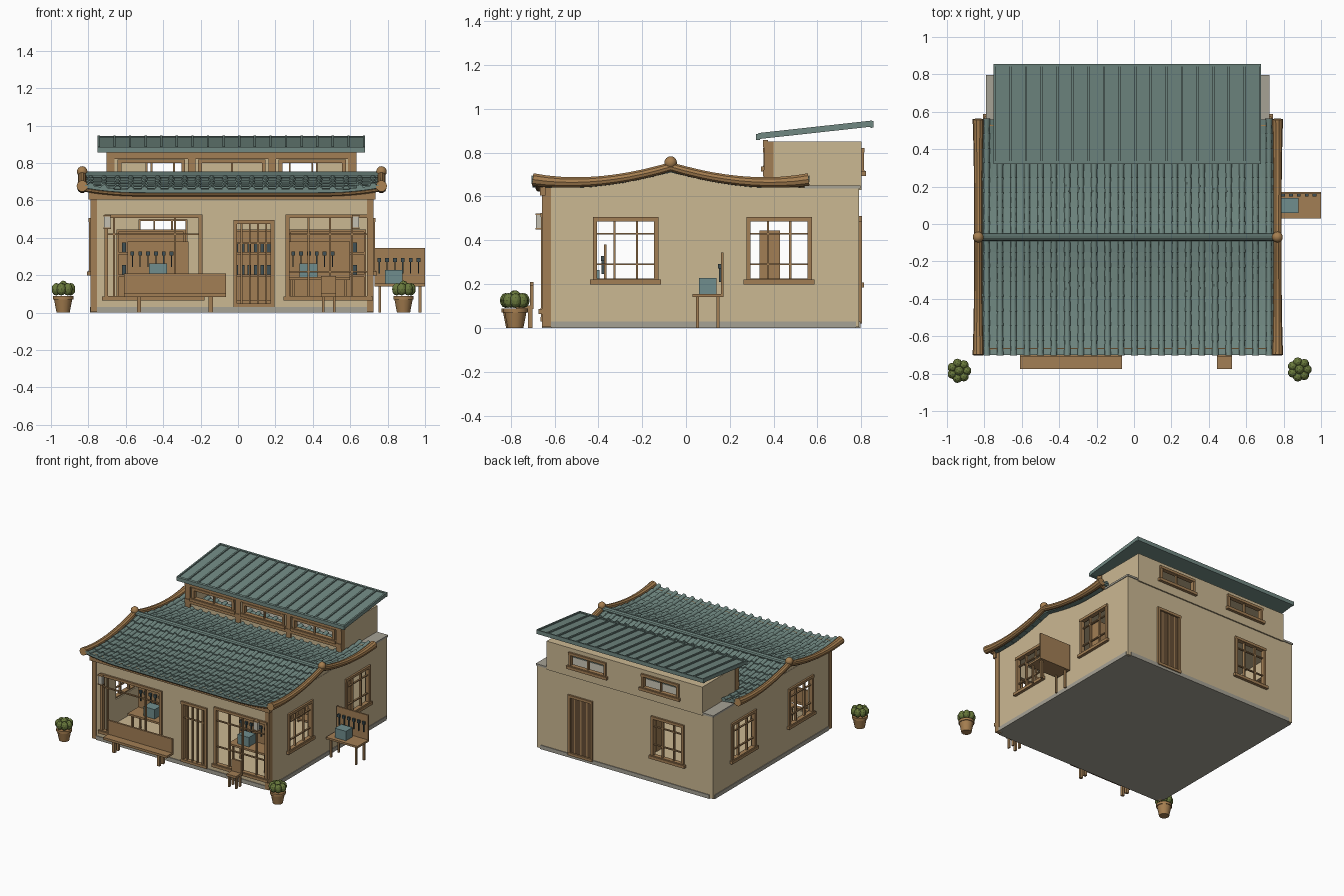
import bpy, bmesh, math
from mathutils import Matrix, Vector

old = bpy.data.objects.get("Cube")
if old:
    bpy.data.objects.remove(old)


def colour(name, r, g, b):
    m = bpy.data.materials.new(name)
    m.use_nodes = True
    m.diffuse_color = (r, g, b, 1)
    m.node_tree.nodes["Principled BSDF"].inputs["Base Color"].default_value = (r, g, b, 1)
    return m


CREAM = colour("cream_plaster", .60, .48, .29)
WOOD = colour("warm_wood", .36, .21, .09)
LOG = colour("log_wood", .38, .21, .08)
DARK = colour("dark_wood", .13, .075, .035)
TEAL = colour("teal_tile", .165, .25, .225)
STONE = colour("grey_stone", .38, .36, .30)
STEEL = colour("dark_steel", .05, .08, .09)
BLUE = colour("blue_grey_paint", .16, .27, .27)
LEAF = colour("leaf_green", .14, .19, .045)
PAPER = colour("lantern_paper", .55, .53, .45)
CX, RIDGE = -.033, -.07


def make(name, bm, mat, smooth=False):
    bmesh.ops.recalc_face_normals(bm, faces=bm.faces)
    me = bpy.data.meshes.new(name)
    bm.to_mesh(me)
    bm.free()
    me.materials.append(mat)
    ob = bpy.data.objects.new(name, me)
    bpy.context.collection.objects.link(ob)
    if smooth:
        bpy.ops.object.select_all(action='DESELECT')
        ob.select_set(True)
        bpy.context.view_layer.objects.active = ob
        bpy.ops.object.shade_smooth_by_angle()
    return ob


def boxes(name, mat, items):
    bm = bmesh.new()
    for x0, x1, y0, y1, z0, z1 in items:
        mid = Vector((x0 + x1, y0 + y1, z0 + z1)) / 2
        size = Matrix.Diagonal((abs(x1 - x0), abs(y1 - y0), abs(z1 - z0), 1))
        bmesh.ops.create_cube(bm, size=1, matrix=Matrix.Translation(mid) @ size)
    return make(name, bm, mat)


def prisms(name, mat, profile, spans):
    # side profile in y, z extruded along x over each span
    bm = bmesh.new()
    for x0, x1 in spans:
        ends = [[bm.verts.new((x, y, z)) for y, z in profile] for x in (x0, x1)]
        loft(bm, ends)
    return make(name, bm, mat)


def loft(bm, rings):
    n = len(rings[0])
    for a, b in zip(rings, rings[1:]):
        for i in range(n):
            j = (i + 1) % n
            bm.faces.new((a[i], a[j], b[j], b[i]))
    bm.faces.new(rings[0])
    bm.faces.new(rings[-1])


def shell(name, outer, inner, holes):
    # hollow building block with openings cut through
    ob = boxes(name, CREAM, [outer])
    cutters = [boxes("cutter", CREAM, [h]) for h in [inner] + holes]
    for c in cutters:
        c.hide_render = True
        mod = ob.modifiers.new("cut", 'BOOLEAN')
        mod.object, mod.operation, mod.solver = c, 'DIFFERENCE', 'EXACT'
    dg = bpy.context.evaluated_depsgraph_get()
    mesh = bpy.data.meshes.new_from_object(ob.evaluated_get(dg))
    ob.modifiers.clear()
    ob.data = mesh
    for c in cutters:
        bpy.data.objects.remove(c)


# wall planes: (axis of outward normal, position, outward sign)
FRONT, BACK = ('y', -.65, -1), ('y', .79, 1)
LEFT, RIGHT = ('x', .72, 1), ('x', -.785, -1)
UPFRONT, UPBACK = ('y', .365, -1), ('y', .80, 1)


def on(face, a0, a1, d0, d1, z0, z1):
    axis, p, s = face
    d0, d1 = sorted((p + s * d0, p + s * d1))
    return (d0, d1, a0, a1, z0, z1) if axis == 'x' else (a0, a1, d0, d1, z0, z1)


def window(name, face, a0, a1, z0, z1, bars, rails, sill=True):
    w = .02
    f = [on(face, a0, a0 + w, -.02, .012, z0, z1), on(face, a1 - w, a1, -.02, .012, z0, z1),
         on(face, a0, a1, -.02, .014, z1 - w, z1), on(face, a0, a1, -.02, .014, z0, z0 + w)]
    if sill:
        f.append(on(face, a0 - .012, a1 + .012, -.01, .022, z0 - .006, z0 + .016))
    f += [on(face, a0 + (a1 - a0) * t - .005, a0 + (a1 - a0) * t + .005, -.015, .002, z0, z1) for t in bars]
    f += [on(face, a0, a1, -.013, 0, z - .004, z + .004) for z in rails]
    boxes(name, WOOD, f)
    return on(face, a0 + .012, a1 - .012, -.06, .06, z0 + .012, z1 - .012)


# windows and doors
THIRDS = (.33, .67)
holes = [window("front_window_right", FRONT, -.715, -.19, .07, .525, (.1, .72), (.42,)),
         window("front_window_left", FRONT, .255, .71, .07, .525, (.27, .52, .78), (.42, .22)),
         window("front_door", FRONT, -.025, .195, .03, .495, (.2, .4, .6, .8), (.37,), False),
         window("back_window", BACK, -.54, -.26, .19, .51, THIRDS, (.29, .43))]
for side, face in (("left", LEFT), ("right", RIGHT)):
    for end, y in (("front", -.425), ("back", .275)):
        holes.append(window(f"{side}_{end}_window", face, y, y + .3, .205, .505, THIRDS, (.29, .43)))
window("back_door", BACK, .24, .45, .02, .485, (.25, .5, .75), (.16, .36), False)
boxes("back_door_panel", DARK, [on(BACK, .25, .44, -.01, .001, .03, .475)])
upper = [window(f"clerestory_front_window_{i}", UPFRONT, CX + x - .18, CX + x + .18, .72, .82, (.5,), ())
         for i, x in enumerate((-.43, 0, .43))]
upper += [window(f"clerestory_back_window_{i}", UPBACK, CX + x - .16, CX + x + .16, .70, .82, (.5,), ())
          for i, x in enumerate((-.31, .31))]

# walls
shell("main_walls", (-.785, .72, -.65, .79, .004, .64), (-.755, .69, -.62, .76, .035, .62), holes)
shell("clerestory_walls", (-.7, .63, .365, .80, .63, .85), (-.67, .60, .395, .77, .65, .83), upper)
boxes("stone_plinth", STONE, [(-.79, .725, -.615, .775, 0, .03), (-.755, .69, -.656, .796, 0, .03)])
boxes("flat_roof_cap", STONE, [(-.79, .725, .54, .796, .636, .65)])
boxes("front_corner_posts", WOOD, [(x, x + .035, -.656, -.615, .004, .64) for x in (-.789, .689)])
boxes("front_eave_beam", WOOD, [(-.80, .735, -.667, -.64, .605, .642)])
boxes("clerestory_frame", WOOD,
      [(x, x + .045, .357, .4, .65, .85) for x in (-.704, .589)]
      + [(x - .02, x + .02, .355, .37, .65, .85) for x in (CX - .215, CX + .215)]
      + [(-.704, .634, .352, .375, .822, .858), (-.704, .634, .352, .37, .69, .72)])


# main roof: sweeping curve with lifted corners
def roof_z(d):
    return .735 - .3 * d + .3 * d * d


def lift(x, d):
    t = max(0, (abs(x - CX) - .5) / .3)
    return .028 * t * t * d / .63


ROWS, SPAN, HALF = 8, .63, .785
ds = [SPAN * i / ROWS for i in range(ROWS + 1)]
ys = [RIDGE + s * d for s in (-1, 1) for d in ds]
sheet, rolls = bmesh.new(), bmesh.new()
for s in (-1, 1):
    for d0, d1 in zip(ds, ds[1:]):
        # flat course of tiles, its lower edge raised over the next one
        rings = []
        for i in range(25):
            x = CX + HALF * (i / 12 - 1)
            section = ((d0, -.014), (d1, -.006), (d1, -.024), (d0, -.026))
            rings.append([sheet.verts.new((x, RIDGE + s * d, roof_z(d) + dz + lift(x, d))) for d, dz in section])
        loft(sheet, rings)
        # round cover tiles
        for i in range(22):
            x = CX + (HALF - .03) * (i / 10.5 - 1)
            rings = []
            for d, r, dz in ((d0, .015, -.014), (d1 + .004, .018, -.009)):
                arc = [math.pi * k / 6 for k in range(7)]
                rings.append([rolls.verts.new((x + r * math.cos(a), RIDGE + s * d,
                              roof_z(d) + dz + lift(x, d) + r * math.sin(a))) for a in arc])
            loft(rolls, rings)
make("roof_tile_courses", sheet, TEAL)
make("roof_cover_tiles", rolls, TEAL, True)

# gable fill beneath the roof
top = [RIDGE + .57 * (i / 8 - 1) for i in range(17)]
prisms("gable_fill", CREAM, [(top[0], .62)] + [(y, roof_z(abs(y - RIDGE)) - .022) for y in top]
       + [(top[-1], .62)], [(-.783, .718)])


def tube(name, points, radii, mat):
    cu = bpy.data.curves.new(name, 'CURVE')
    cu.dimensions, cu.bevel_depth, cu.bevel_resolution, cu.use_fill_caps = '3D', 1, 3, True
    sp = cu.splines.new('POLY')
    sp.points.add(len(points) - 1)
    for p, co, r in zip(sp.points, points, radii):
        p.co, p.radius = (*co, 1), r
    ob = bpy.data.objects.new(name, cu)
    bpy.context.collection.objects.link(ob)
    dg = bpy.context.evaluated_depsgraph_get()
    bm = bmesh.new()
    bm.from_mesh(bpy.data.meshes.new_from_object(ob.evaluated_get(dg)))
    bpy.data.objects.remove(ob)
    make(name, bm, mat, True)


# roof edge logs, finials, ridge and eave rails
for side, s in (("left", 1), ("right", -1)):
    x = CX + s * .80
    path = [(x, RIDGE + .63 * t / 10, roof_z(.063 * abs(t)) + .012 * (abs(t) / 10) ** 4) for t in range(-10, 11)]
    tube(side + "_gable_log", path, [.022 + .008 * abs(t / 10) ** 3 for t in range(-10, 11)], LOG)
    bm = bmesh.new()
    bmesh.ops.create_uvsphere(bm, u_segments=14, v_segments=8, radius=.029,
                              matrix=Matrix.Translation((x, RIDGE, .754)))
    make(side + "_ridge_finial", bm, LOG, True)
tube("ridge_cap", [(CX - HALF, RIDGE, .735), (CX + HALF, RIDGE, .735)], [.02, .02], TEAL)
for name, s in (("front_eave_rail", -1), ("back_eave_rail", 1)):
    xs = [CX + HALF * (i / 12 - 1) for i in range(25)]
    tube(name, [(x, RIDGE + s * .6, .638 + lift(x, .6)) for x in xs], [.017] * 25, LOG)

# clerestory shed roof with standing seams
SX0, SX1 = -.75, .68
prisms("shed_roof", TEAL, [(.335, .862), (.845, .918), (.845, .936), (.335, .880)], [(SX0, SX1)])
prisms("shed_seams", TEAL, [(.33, .872), (.848, .929), (.848, .946), (.33, .889)],
       [(x - .006, x + .006) for x in [SX0 + .006 + i * (SX1 - SX0 - .012) / 17 for i in range(18)]])
prisms("shed_front_edge", TEAL, [(.32, .857), (.338, .857), (.338, .887), (.32, .885)], [(SX0, SX1)])
prisms("shed_back_edge", TEAL, [(.842, .912), (.855, .914), (.855, .944), (.842, .942)], [(SX0, SX1)])


# workbenches with a tool board and a toolbox
def workbench(name, x0, x1, y0, z0, shift):
    legs = [(x, x + .014, y, y + .014, z0, z0 + .14) for x in (x0 + .02, x1 - .034) for y in (y0 + .015, y0 + .11)]
    boxes(name + "_table", WOOD, legs + [(x0, x1, y0, y0 + .142, z0 + .14, z0 + .155),
                                         (x0, x1, y0 + .13, y0 + .142, z0 + .155, z0 + .345)])
    tools = []
    for i in range(6):
        x = x0 + .025 + i * .042
        tools += [(x - .003, x + .003, y0 + .12, y0 + .13, z0 + .21, z0 + .275),
                  (x - .010, x + .010, y0 + .116, y0 + .13, z0 + .27, z0 + .292)]
    boxes(name + "_tools", STEEL, tools)
    boxes(name + "_toolbox", BLUE, [(x0 + shift, x0 + shift + .095, y0 + .03, y0 + .11, z0 + .155, z0 + .228)])


workbench("outside_workbench", .73, 1.0, .03, 0, .055)
workbench("right_workbench", -.59, -.265, -.505, .035, .115)
workbench("left_workbench", .27, .60, -.505, .035, .06)

# indoor shelves with jars
for name, x0, x1 in (("right", -.65, -.28), ("middle", -.05, .22), ("left", .27, .685)):
    levels = (.05, .19, .31, .43)
    boxes(name + "_shelf", WOOD, [(x0, x1, .335, .43, z, z + .014) for z in levels]
          + [(x0, x1, .42, .43, .036, .444), (x0, x0 + .012, .335, .43, .036, .444),
             (x1 - .012, x1, .335, .43, .036, .444)])
    n = int((x1 - x0) / .035) - 1
    jars = [(x0 + .04 + i * .035, z) for i in range(n) for z in (.204, .324)]
    boxes(name + "_jars", STEEL, [(x - .01, x + .01, .35, .38, z, z + .05) for x, z in jars])


# outdoor seats with backrests
def seat(name, x0, x1, top, leg, inset):
    boxes(name, WOOD, [(x0, x1, -.775, -.695, .085, .103), (x0, x1, -.712, -.697, .10, top)]
          + [(x, x + leg, y, y + .02, 0, .09) for x in (x0 + inset, x1 - inset - leg) for y in (-.765, -.72)])


seat("long_bench", -.61, -.065, .21, .022, .07)
seat("small_chair", .445, .525, .195, .012, .005)

# lanterns
for name, x in (("right_lantern", -.70), ("left_lantern", .63)):
    boxes(name, PAPER, [(x - .017, x + .017, -.684, -.662, .455, .515)])
    boxes(name + "_cap", WOOD, [(x - .02, x + .02, -.687, -.65, .515, .523), (x - .02, x + .02, -.687, -.659, .448, .455)])

# potted plants
for side, x, y in (("right", -.935, -.785), ("left", .885, -.778)):
    bm = bmesh.new()
    for r1, r2, z, h in ((.036, .05, .036, .072), (.056, .056, .08, .018)):
        bmesh.ops.create_cone(bm, cap_ends=True, segments=14, radius1=r1, radius2=r2, depth=h,
                              matrix=Matrix.Translation((x, y, z)))
    make(side + "_plant_pot", bm, LOG, True)
    bm = bmesh.new()
    spots = [(.04 * math.cos(a), .04 * math.sin(a), .125) for a in [math.tau * i / 7 for i in range(7)]]
    for dx, dy, z in spots + [(0, 0, .138)]:
        m = Matrix.Translation((x + dx, y + dy, z)) @ Matrix.Diagonal((1, 1, 1.3, 1))
        bmesh.ops.create_icosphere(bm, subdivisions=2, radius=.026, matrix=m)
    make(side + "_plant_leaves", bm, LEAF)
